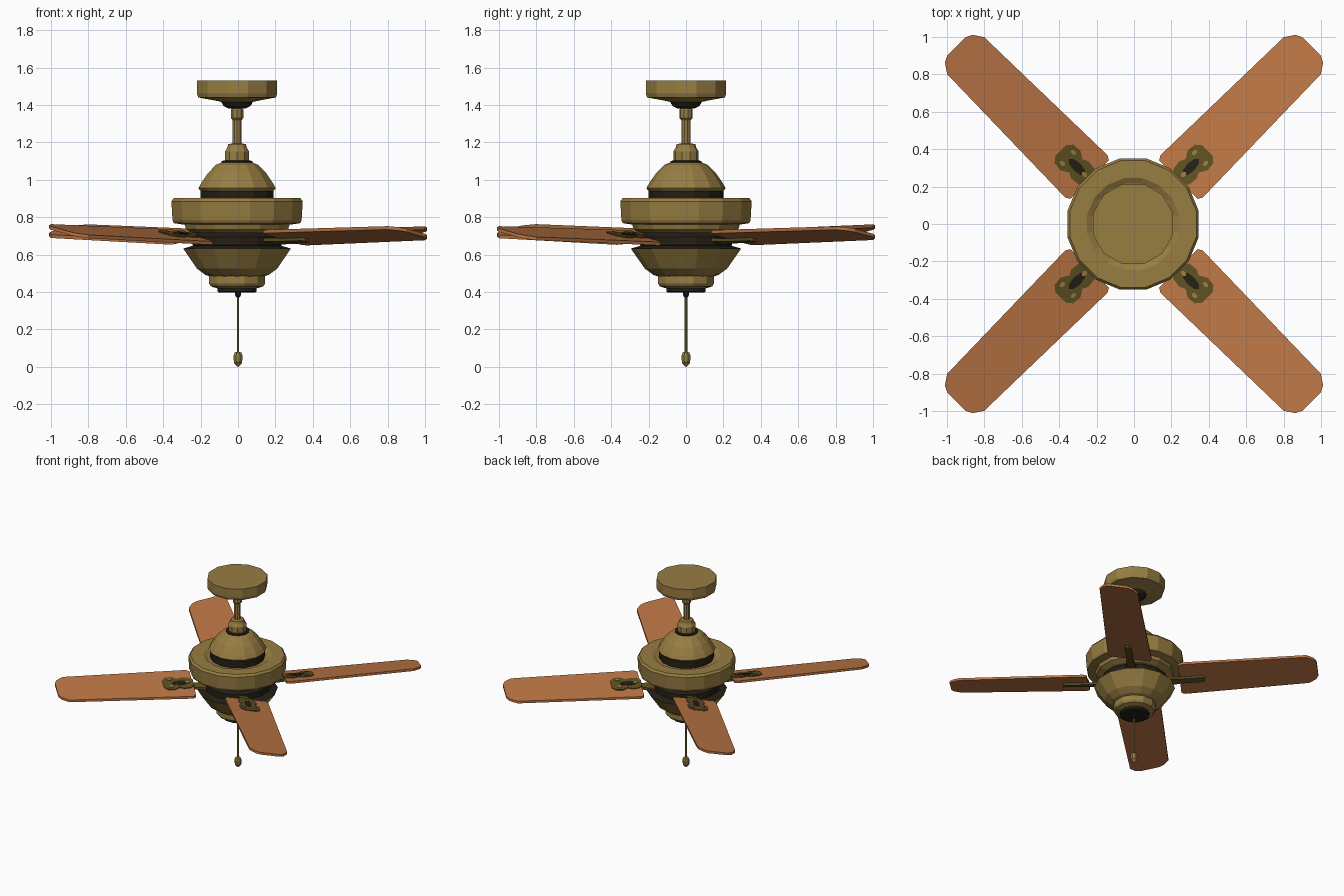
import bpy, bmesh, math

if "Cube" in bpy.data.objects:
    bpy.data.objects.remove(bpy.data.objects["Cube"])


def material(name, rgb):
    m = bpy.data.materials.new(name)
    m.diffuse_color = (*rgb, 1)
    m.use_nodes = True
    m.node_tree.nodes["Principled BSDF"].inputs["Base Color"].default_value = m.diffuse_color
    return m


BRASS = material("antique brass", (0.31, 0.205, 0.055))
DARK = material("dark metal", (0.018, 0.014, 0.008))
OLIVE = material("tarnished brass", (0.11, 0.08, 0.016))
WOOD = material("orange wood", (0.50, 0.18, 0.06))


def finish(name, bm, mat):
    bmesh.ops.recalc_face_normals(bm, faces=bm.faces)
    mesh = bpy.data.meshes.new(name)
    bm.to_mesh(mesh)
    bm.free()
    mesh.materials.append(mat)
    ob = bpy.data.objects.new(name, mesh)
    bpy.context.collection.objects.link(ob)
    return ob


def lathe(name, profile, sides, mat, cx=-0.005):
    """Turn (radius, z) points around the vertical axis and cap both ends."""
    bm = bmesh.new()
    rings = []
    for r, z in profile:
        rings.append([bm.verts.new((cx + r * math.cos(2 * math.pi * (i + .5) / sides),
                                    r * math.sin(2 * math.pi * (i + .5) / sides), z))
                      for i in range(sides)])
    for a, b in zip(rings, rings[1:]):
        for i in range(sides):
            j = (i + 1) % sides
            bm.faces.new((a[i], a[j], b[j], b[i]))
    bm.faces.new(rings[0])
    bm.faces.new(rings[-1])
    return finish(name, bm, mat)


def plate(name, outline, low, high, angle, mat):
    """Flat plate in blade space: u runs outward, v across, with pitch and rise."""
    bm = bmesh.new()
    c, s = math.cos(angle), math.sin(angle)
    layers = []
    for off in (low, high):
        layer = []
        for u, v in outline:
            x, y = u * c - v * s, u * s + v * c
            z = 0.692 + 0.03 * (u - 0.35) - 0.2 * v - 0.006 * x + off
            layer.append(bm.verts.new((x, y, z)))
        layers.append(layer)
    bm.faces.new(layers[0])
    bm.faces.new(layers[1])
    n = len(outline)
    for i in range(n):
        j = (i + 1) % n
        bm.faces.new((layers[0][i], layers[0][j], layers[1][j], layers[1][i]))
    return finish(name, bm, mat)


def mirrored(half):
    return half + [(u, -v) for u, v in reversed(half)]


def oval(u, v, ru, rv, n=8):
    return [(u + ru * math.cos(2 * math.pi * i / n), v + rv * math.sin(2 * math.pi * i / n))
            for i in range(n)]


# Ceiling mount and down rod
lathe("ceiling_canopy", [(0.08, 1.415), (0.13, 1.425), (0.215, 1.44), (0.222, 1.46),
                         (0.222, 1.53)], 12, BRASS)
lathe("canopy_socket", [(0.045, 1.38), (0.075, 1.395), (0.09, 1.42)], 12, DARK)
lathe("down_rod", [(0.025, 1.15), (0.025, 1.40)], 10, BRASS)
lathe("rod_collar", [(0.026, 1.32), (0.035, 1.33), (0.035, 1.375), (0.028, 1.385)], 10, BRASS)
lathe("rod_coupling", [(0.06, 1.08), (0.068, 1.105), (0.068, 1.15), (0.055, 1.172),
                       (0.05, 1.19), (0.025, 1.195)], 10, BRASS)

# Motor housing
lathe("coupling_ring", [(0.085, 1.075), (0.085, 1.10), (0.06, 1.105)], 12, DARK)
lathe("motor_dome", [(0.20, 0.94), (0.212, 0.955), (0.195, 0.985), (0.16, 1.035),
                     (0.115, 1.08), (0.085, 1.092)], 14, BRASS)
lathe("dome_band", [(0.20, 0.88), (0.20, 0.945)], 14, DARK)
lathe("motor_drum", [(0.29, 0.76), (0.345, 0.768), (0.352, 0.785), (0.358, 0.885),
                     (0.345, 0.902), (0.25, 0.902), (0.22, 0.885)], 16, BRASS)
lathe("drum_skirt", [(0.24, 0.715), (0.28, 0.735), (0.29, 0.77)], 14, BRASS)
lathe("hub_band", [(0.12, 0.695), (0.125, 0.73)], 12, BRASS)
lathe("rotor", [(0.22, 0.63), (0.245, 0.65), (0.245, 0.695), (0.20, 0.72)], 14, DARK)

# Lower bowl and switch cup
lathe("bowl_rim", [(0.27, 0.625), (0.295, 0.632), (0.24, 0.648)], 14, DARK)
lathe("switch_bowl", [(0.14, 0.48), (0.175, 0.492), (0.22, 0.525), (0.262, 0.585),
                      (0.295, 0.632)], 14, BRASS)
lathe("switch_cup", [(0.105, 0.418), (0.145, 0.43), (0.155, 0.445), (0.155, 0.485)], 12, BRASS)
lathe("cup_base", [(0.10, 0.397), (0.108, 0.402), (0.108, 0.422)], 12, DARK)

# Pull chain
lathe("chain_mount", [(0.008, 0.37), (0.016, 0.38), (0.016, 0.40)], 8, DARK, 0)
lathe("pull_chain", [(0.007, 0.06), (0.007, 0.40)], 6, BRASS, 0)
lathe("chain_pendant", [(0.004, 0.0), (0.024, 0.022), (0.026, 0.06), (0.02, 0.076),
                        (0.008, 0.08)], 8, BRASS, 0)

# Four pitched blades with brackets
blade = mirrored([(0.335, 0.145), (0.36, 0.16), (1.273, 0.14), (1.325, 0.105), (1.343, 0.07)])
pad = mirrored([(0.33, 0.035), (0.36, 0.06), (0.41, 0.065), (0.44, 0.05),
                (0.48, 0.075), (0.53, 0.07), (0.555, 0.04)])
arm = mirrored([(0.20, 0.045), (0.34, 0.025), (0.50, 0.025), (0.52, 0.012)])
for k in range(4):
    a = math.pi / 4 + k * math.pi / 2
    n = str(k + 1)
    plate("blade_" + n, blade, -0.009, 0.009, a, WOOD)
    plate("bracket_pad_" + n, pad, 0.008, 0.015, a, OLIVE)
    plate("bracket_recess_" + n, oval(0.43, 0, 0.06, 0.025), 0.013, 0.018, a, DARK)
    plate("bracket_arm_" + n, arm, -0.025, -0.008, a, OLIVE)
    for j, (u, v) in enumerate([(0.50, 0.042), (0.50, -0.042), (0.375, 0)]):
        plate(f"bracket_screw_{n}_{j + 1}", oval(u, v, 0.018, 0.012, 6), 0.013, 0.02, a, BRASS)
